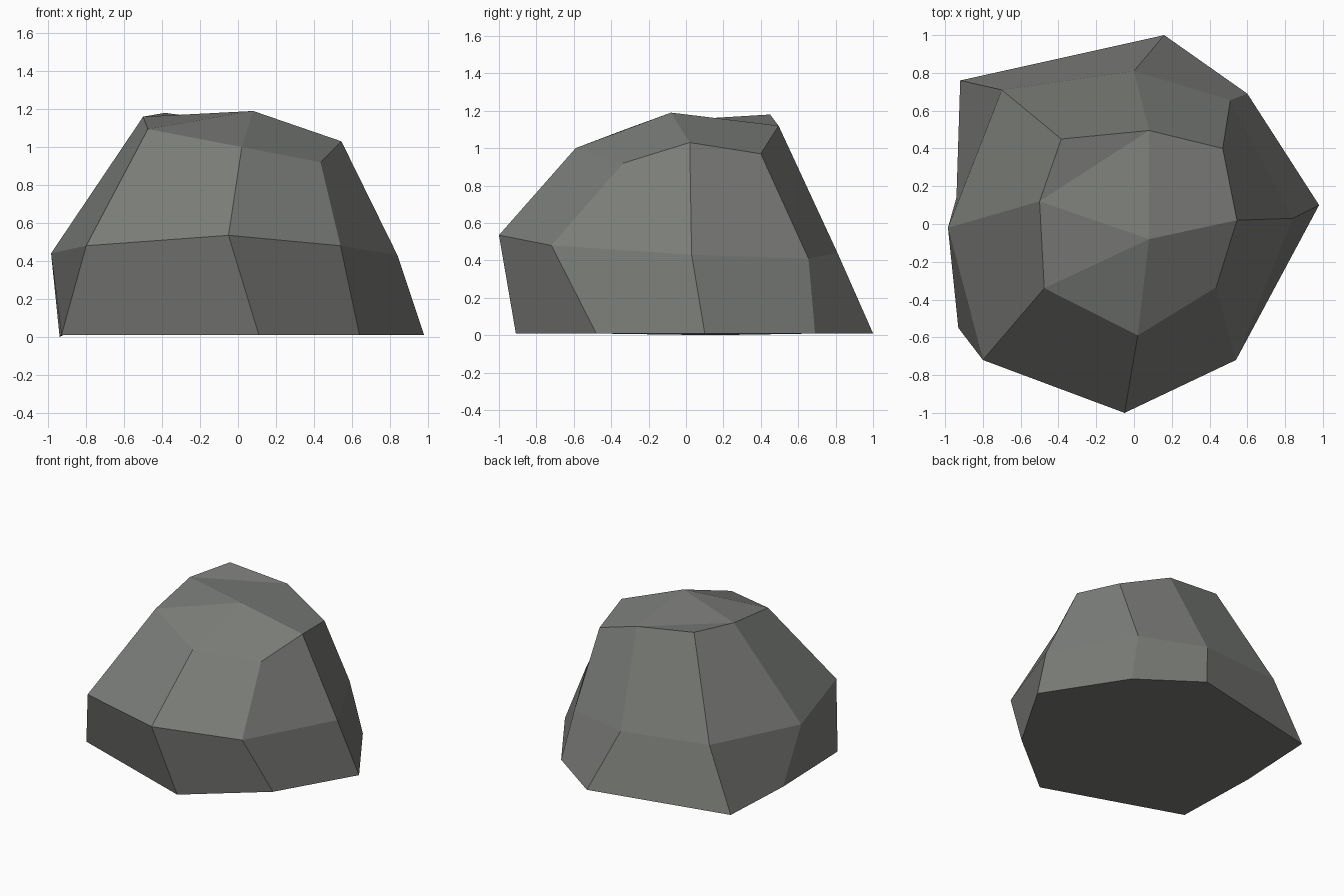
import bpy, bmesh

if "Cube" in bpy.data.objects:
    bpy.data.objects.remove(bpy.data.objects["Cube"])

# One flat stone colour
stone = bpy.data.materials.new("stone grey")
stone.diffuse_color = (0.20, 0.207, 0.193, 1)
stone.use_nodes = True
stone.node_tree.nodes["Principled BSDF"].inputs["Base Color"].default_value = stone.diffuse_color

# Eight-sided rings, clockwise from the left side: base, belly, shoulder
base = [(-.94, .14, 0), (-.92, .76, .01), (.16, 1.0, .01), (.60, .69, .01),
        (.98, .10, .01), (.64, -.48, .01), (.11, -.91, .01), (-.93, -.55, .01)]
belly = [(-.985, -.02, .44), (-.70, .71, .48), (0, .81, .44), (.51, .655, .41),
         (.84, .03, .43), (.54, -.72, .48), (-.05, -1.0, .535), (-.80, -.72, .48)]
shoulder = [(-.50, .12, 1.16), (-.385, .45, 1.18), (.08, .495, 1.12), (.47, .40, .97),
            (.545, .02, 1.03), (.435, -.335, .92), (.02, -.59, 1.0), (-.475, -.34, 1.095)]
peak_point = (.08, -.08, 1.19)

bm = bmesh.new()
rings = [[bm.verts.new(p) for p in ring] for ring in (base, belly, shoulder)]
peak = bm.verts.new(peak_point)

# Side facets
for low, high in zip(rings, rings[1:]):
    for i in range(8):
        j = (i + 1) % 8
        bm.faces.new((low[i], low[j], high[j], high[i]))

# Underside
bm.faces.new(rings[0])

# Top facets: two are creased, two stay as quads
s = rings[2]
bm.faces.new((s[0], s[1], s[2]))
bm.faces.new((peak, s[0], s[2]))
bm.faces.new((peak, s[2], s[3], s[4]))
bm.faces.new((peak, s[4], s[5], s[6]))
bm.faces.new((peak, s[6], s[7]))
bm.faces.new((peak, s[7], s[0]))

bmesh.ops.recalc_face_normals(bm, faces=bm.faces)
mesh = bpy.data.meshes.new("rock")
bm.to_mesh(mesh)
bm.free()
mesh.materials.append(stone)
rock = bpy.data.objects.new("rock", mesh)
bpy.context.collection.objects.link(rock)
